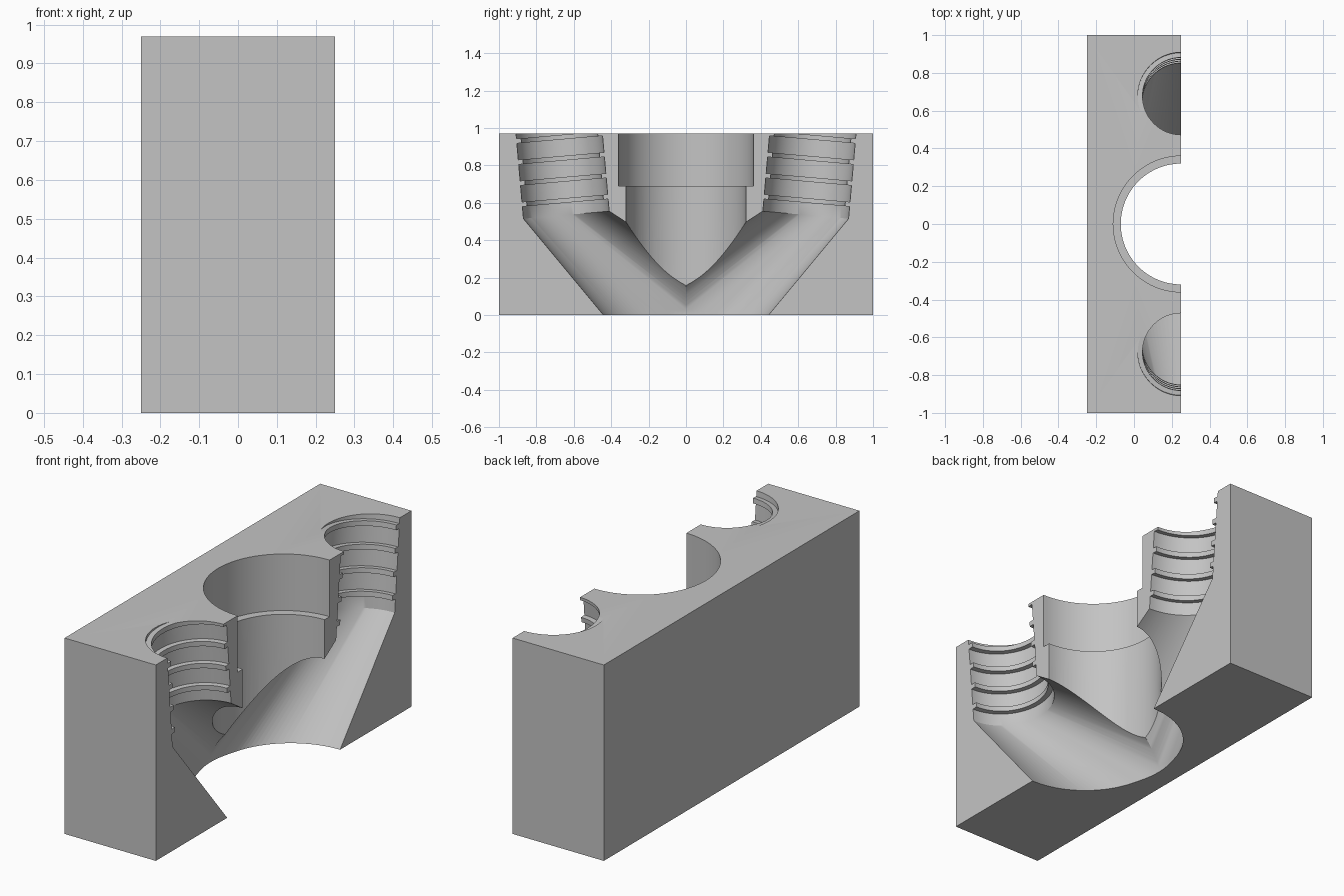
import bpy, bmesh, math
from mathutils import Matrix, Vector

if "Cube" in bpy.data.objects:
    bpy.data.objects.remove(bpy.data.objects["Cube"], do_unlink=True)

HEIGHT, CUT_X, SIDES = 0.97, 0.25, 96
TILT = math.radians(5)

grey = bpy.data.materials.new("plain grey")
grey.use_nodes = True
grey.diffuse_color = (0.55, 0.55, 0.55, 1)
grey.node_tree.nodes["Principled BSDF"].inputs["Base Color"].default_value = grey.diffuse_color


def finish(name, bm):
    bmesh.ops.recalc_face_normals(bm, faces=bm.faces)
    mesh = bpy.data.meshes.new(name)
    bm.to_mesh(mesh)
    bm.free()
    mesh.materials.append(grey)
    obj = bpy.data.objects.new(name, mesh)
    bpy.context.collection.objects.link(obj)
    return obj


def ring(bm, radius, z, frame):
    """Circle of vertices at height z along the frame's axis."""
    angles = [2 * math.pi * i / SIDES for i in range(SIDES)]
    return [bm.verts.new(frame @ Vector((radius * math.cos(a), radius * math.sin(a), z)))
            for a in angles]


def lathe(name, profile, frame):
    """Closed solid of revolution from (radius, z) pairs."""
    bm = bmesh.new()
    rings = [ring(bm, r, z, frame) for r, z in profile]
    for low, high in zip(rings, rings[1:]):
        for i in range(SIDES):
            j = (i + 1) % SIDES
            bm.faces.new((low[i], low[j], high[j], high[i]))
    bm.faces.new(rings[0])
    bm.faces.new(rings[-1])
    return finish(name, bm)


def hull(name, circles):
    """Convex solid around several (radius, z, frame) circles."""
    bm = bmesh.new()
    for r, z, frame in circles:
        ring(bm, r, z, frame)
    bmesh.ops.convex_hull(bm, input=bm.verts)
    bmesh.ops.dissolve_limit(bm, angle_limit=0.001, verts=bm.verts, edges=bm.edges)
    return finish(name, bm)


# Solid block
bm = bmesh.new()
bmesh.ops.create_cube(bm, size=1, matrix=Matrix.Translation((0, 0, HEIGHT / 2))
                      @ Matrix.Diagonal((0.5, 2, HEIGHT, 1)))
block = finish("sectioned_block", bm)

# Stepped centre bore
centre = Matrix.Translation((CUT_X, 0, 0))
cutters = [lathe("centre_bore_cutter",
                 [(0.32, -0.1), (0.32, 0.69), (0.36, 0.69), (0.36, 1.1)], centre)]

# Ribbed profile shared by both side ports
WIDE, NARROW = 0.23, 0.205
ribbed = [(0.18, -0.03), (WIDE, 0)]
for k in range(4):
    z = 0.065 + 0.113 * k
    ribbed += [(WIDE, z), (NARROW, z), (NARROW, z + 0.025), (WIDE, z + 0.025)]
ribbed.append((WIDE, 0.62))

# Tilted side ports and the slanted channels joining them to the bottom opening
for side, label in ((-1, "front"), (1, "back")):
    port = (Matrix.Translation((CUT_X, side * 0.64, 0.535))
            @ Matrix.Rotation(-side * TILT, 4, 'X'))
    cutters.append(hull(label + "_channel_cutter",
                        [(0.4, -0.05, centre), (0.4, 0.03, centre), (WIDE, 0, port)]))
    cutters.append(lathe(label + "_port_cutter", ribbed, port))

bpy.context.view_layer.objects.active = block
for cutter in cutters:
    cutter.hide_render = True
    mod = block.modifiers.new(cutter.name, 'BOOLEAN')
    mod.operation, mod.solver, mod.object = 'DIFFERENCE', 'EXACT', cutter
    bpy.ops.object.modifier_apply(modifier=mod.name)
    bpy.data.objects.remove(cutter, do_unlink=True)

# Smooth bores with crisp edges
bpy.ops.object.select_all(action='DESELECT')
block.select_set(True)
bpy.ops.object.shade_smooth_by_angle(angle=math.radians(25))
